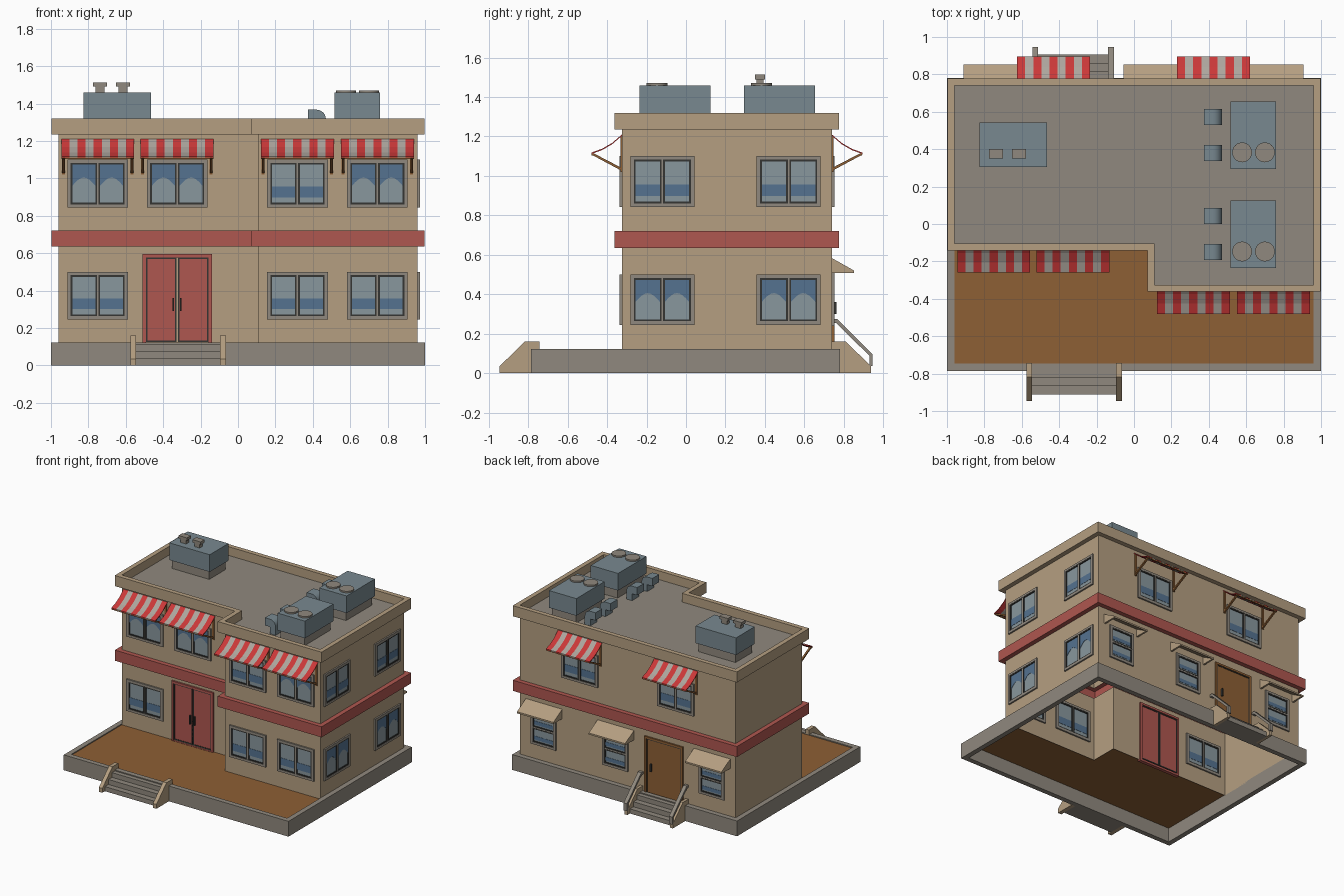
import bpy, bmesh, math
from mathutils import Matrix, Vector

if "Cube" in bpy.data.objects:
    bpy.data.objects.remove(bpy.data.objects["Cube"])

# ---- colours ----
COLS = [("wall tan", (0.46, 0.345, 0.22)), ("stone grey", (0.28, 0.25, 0.21)),
        ("trim red", (0.43, 0.095, 0.08)), ("earth brown", (0.27, 0.115, 0.035)),
        ("awning red", (0.6, 0.04, 0.04)), ("awning white", (0.42, 0.38, 0.34)),
        ("metal blue grey", (0.19, 0.25, 0.28)), ("glass blue", (0.09, 0.17, 0.28)),
        ("glass pale", (0.25, 0.31, 0.34)), ("dark trim", (0.035, 0.035, 0.032))]
TAN, STONE, RED, BROWN, ARED, AWHITE, METAL, BLUE, PALE, DARK = range(10)
MATS = []
for n, c in COLS:
    m = bpy.data.materials.new(n)
    m.diffuse_color = (*c, 1)
    m.use_nodes = True
    m.node_tree.nodes["Principled BSDF"].inputs["Base Color"].default_value = m.diffuse_color
    MATS.append(m)


# ---- helpers ----
def finish(name, bm, M=Matrix(), fix=True, smooth=False):
    if fix:
        bmesh.ops.recalc_face_normals(bm, faces=bm.faces)
    bm.transform(M)
    me = bpy.data.meshes.new(name)
    used = sorted({f.material_index for f in bm.faces})
    for f in bm.faces:
        f.material_index = used.index(f.material_index)
    bm.to_mesh(me)
    bm.free()
    for i in used:
        me.materials.append(MATS[i])
    ob = bpy.data.objects.new(name, me)
    bpy.context.collection.objects.link(ob)
    if smooth:
        bpy.context.view_layer.objects.active = ob
        ob.select_set(True)
        bpy.ops.object.shade_smooth_by_angle(angle=math.radians(35))
        ob.select_set(False)


def prism(bm, pts, a0, a1, axis, mat):
    """extrude a 2D outline along x (pts are y,z) or y (pts are x,z)"""
    def put(a, p):
        return (a, p[0], p[1]) if axis == 'x' else (p[0], a, p[1])
    A = [bm.verts.new(put(a0, p)) for p in pts]
    B = [bm.verts.new(put(a1, p)) for p in pts]
    n = len(pts)
    fs = [bm.faces.new(A), bm.faces.new(B[::-1])]
    fs += [bm.faces.new((A[i], B[i], B[(i + 1) % n], A[(i + 1) % n])) for i in range(n)]
    for f in fs:
        f.material_index = mat


def box(bm, x0, x1, y0, y1, z0, z1, mat):
    prism(bm, [(y0, z0), (y1, z0), (y1, z1), (y0, z1)], x0, x1, 'x', mat)


def border(bm, x0, x1, z0, z1, t, d, mat):
    box(bm, x0, x0 + t, -d, d, z0, z1, mat)
    box(bm, x1 - t, x1, -d, d, z0, z1, mat)
    box(bm, x0 + t, x1 - t, -d, d, z0, z0 + t, mat)
    box(bm, x0 + t, x1 - t, -d, d, z1 - t, z1, mat)


def sweep(name, outline, profile, rule):
    """run an (offset, z) profile round a right-angled outline"""
    bm = bmesh.new()
    n = len(outline)
    nor = []
    for i in range(n):
        d = (Vector(outline[(i + 1) % n]) - Vector(outline[i])).normalized()
        nor.append(Vector((d.y, -d.x)))
    rings = [[bm.verts.new((*(Vector(outline[i]) + (nor[i] + nor[i - 1]) * o), z))
              for i in range(n)] for o, z in profile]
    for r, s in zip(rings, rings[1:]):
        for i in range(n):
            j = (i + 1) % n
            f = bm.faces.new((r[i], r[j], s[j], s[i]))
            f.material_index = rule(f.calc_center_median().z)
    finish(name, bm, fix=False)


def sheet(name, outline, z, mat):
    bm = bmesh.new()
    bm.faces.new([bm.verts.new((x, y, z)) for x, y in outline]).material_index = mat
    finish(name, bm, fix=False)


# wall positions: local x along the wall, local -y outwards
def front_l(x): return Matrix.Translation((x, -0.105, 0))
def front_r(x): return Matrix.Translation((x, -0.325, 0))
def right(y): return Matrix.Translation((0.96, y, 0)) @ Matrix.Rotation(math.pi / 2, 4, 'Z')
def back(x): return Matrix.Translation((x, 0.74, 0)) @ Matrix.Rotation(math.pi, 4, 'Z')


# ---- house shell, roof, base and terrace ----
house = [(-0.96, -0.105), (0.11, -0.105), (0.11, -0.325), (0.96, -0.325), (0.96, 0.74), (-0.96, 0.74)]
sweep("house_walls", house,
      [(0, 0.11), (0, 0.635), (0.037, 0.635), (0.037, 0.72), (0, 0.72), (0, 1.235),
       (0.037, 1.235), (0.037, 1.32), (0, 1.32), (0, 1.25)],
      lambda z: RED if 0.63 < z < 0.725 else TAN)
sheet("roof", house, 1.25, STONE)
sweep("base_rim", [(-0.96, -0.747), (0.96, -0.747), (0.96, 0.74), (-0.96, 0.74)],
      [(0, 0), (0.04, 0), (0.04, 0.123), (0, 0.123), (0, 0)], lambda z: STONE)
sheet("terrace_floor", [(-0.96, -0.747), (0.96, -0.747), (0.96, -0.325), (0.11, -0.325),
                        (0.11, -0.105), (-0.96, -0.105)], 0.115, BROWN)


# ---- windows ----
def window(M, z0, z1, w, cols, rows, wavy):
    bm = bmesh.new()
    border(bm, -w / 2, w / 2, z0, z1, 0.018, 0.012, STONE)
    x0, za, g = -w / 2 + 0.018, z0 + 0.018, 0.008
    pw = (w - 0.036 - g * (cols - 1)) / cols
    ph = (z1 - z0 - 0.036 - g * (rows - 1)) / rows
    if cols == 2:
        box(bm, -g / 2, g / 2, -0.009, 0.009, za, za + ph, STONE)
    if rows == 2:
        box(bm, x0, x0 + pw, -0.009, 0.009, za + ph, za + ph + g, STONE)
    for c in range(cols):
        for r in range(rows):
            a, b = x0 + c * (pw + g), za + r * (ph + g)
            border(bm, a, a + pw, b, b + ph, 0.009, 0.01, DARK)
            box(bm, a + .009, a + pw - .009, -0.004, 0.004, b + .009, b + ph - .009, PALE)
            l, rt = a + 0.009, a + pw - 0.009
            if wavy:    # blue upper part above a curved edge
                pts = [(rt, b + ph - .009), (l, b + ph - .009)]
                pts += [(l + (rt - l) * k / 8, b + ph * (0.45 + 0.2 * math.sin(math.pi * k / 8)))
                        for k in range(9)]
                prism(bm, pts, -0.006, 0.006, 'y', BLUE)
            else:       # blue strip low down
                box(bm, l, rt, -0.006, 0.006, b + ph * 0.17, b + ph * 0.43, BLUE)
    finish("window", bm, M)


LOW, HIGH = (0.245, 0.5), (0.843, 1.1)
for M, zs, wavy in [(front_l(-0.75), LOW, 0), (front_r(0.318), LOW, 0), (front_r(0.745), LOW, 0),
                    (front_l(-0.75), HIGH, 1), (front_l(-0.325), HIGH, 1),
                    (front_r(0.318), HIGH, 0), (front_r(0.745), HIGH, 1),
                    (right(-0.12), LOW, 1), (right(0.52), LOW, 1),
                    (right(-0.12), HIGH, 0), (right(0.52), HIGH, 0),
                    (back(-0.43), HIGH, 0), (back(0.425), HIGH, 0)]:
    window(M, *zs, 0.325, 2, 1, wavy)


# ---- striped awnings ----
def awning(M):
    bm = bmesh.new()
    w, n = 0.39, 9
    top = [(0, 1.21), (-0.05, 1.167), (-0.10, 1.138), (-0.155, 1.118)]
    prof = top + [(y, z - 0.007) for y, z in top[::-1]]
    for i in range(n):
        prism(bm, prof, -w / 2 + w * i / n, -w / 2 + w * (i + 1) / n, 'x', AWHITE if i % 2 else ARED)
    for s in (-1, 1):   # struts and wall plates
        x = s * (w / 2 - 0.012)
        prism(bm, [(0, 1.025), (0, 1.04), (-0.15, 1.118), (-0.155, 1.108)], x - 0.007, x + 0.007, 'x', BROWN)
        box(bm, x - 0.008, x + 0.008, -0.008, 0, 1.02, 1.2, BROWN)
    box(bm, -w / 2, w / 2, -0.153, -0.143, 1.104, 1.112, BROWN)
    finish("striped_awning", bm, M)


for M in (front_l(-0.75), front_l(-0.327), front_r(0.317), front_r(0.745), back(-0.43), back(0.425)):
    awning(M)

# ---- small back windows with hoods ----
for x in (-0.75, 0.107, 0.745):
    window(back(x), 0.24, 0.51, 0.225, 1, 2, 0)
    bm = bmesh.new()
    prism(bm, [(0, 0.583), (-0.112, 0.52), (-0.112, 0.507), (0, 0.57)], -0.162, 0.162, 'x', TAN)
    for s in (-0.162, 0.147):
        prism(bm, [(0, 0.57), (-0.112, 0.507), (0, 0.507)], s, s + 0.015, 'x', TAN)
    finish("window_hood", bm, back(x))

# ---- doors ----
bm = bmesh.new()
border(bm, -0.185, 0.185, 0.1, 0.595, 0.017, 0.014, RED)
for s in (-1, 1):
    a, b = sorted((s * 0.003, s * 0.168))
    box(bm, a, b, -0.005, 0.005, 0.125, 0.578, RED)
    border(bm, a, b, 0.125, 0.578, 0.008, 0.008, DARK)
    box(bm, s * 0.02 - 0.004, s * 0.02 + 0.004, -0.02, -0.004, 0.29, 0.36, DARK)
finish("front_double_door", bm, front_l(-0.325))

bm = bmesh.new()
border(bm, -0.17, 0.17, 0.1, 0.57, 0.016, 0.012, BROWN)
border(bm, -0.154, 0.154, 0.116, 0.554, 0.007, 0.008, DARK)
box(bm, -0.15, 0.15, -0.005, 0.005, 0.12, 0.55, BROWN)
box(bm, -0.115, -0.105, -0.022, -0.004, 0.3, 0.36, DARK)
finish("back_door", bm, back(-0.325))


# ---- steps and side walls; local y = 0 at the rim ----
def steps(name, M, half, cheek):
    bm = bmesh.new()
    for y, z0, z1 in ((-0.125, 0, 0.037), (-0.08, 0.037, 0.077), (-0.035, 0.077, 0.115)):
        box(bm, -half, half, y, 0.0, z0, z1, STONE)
    finish(name + "_steps", bm, M)
    bm = bmesh.new()
    for s in (-1, 1):
        prism(bm, [(0.045, 0.123), (0.045, 0.16), (-0.03, 0.16), (-0.158, 0.035), (-0.158, 0), (0, 0), (0, 0.123)],
              s * half, s * (half + cheek), 'x', TAN)
    finish(name + "_step_side_walls", bm, M)


steps("front", Matrix.Translation((-0.32, -0.787, 0)), 0.225, 0.031)
MB = Matrix.Translation((-0.325, 0.78, 0)) @ Matrix.Rotation(math.pi, 4, 'Z')
steps("back", MB, 0.19, 0.024)
bm = bmesh.new()
for s in (-1, 1):
    prism(bm, [(0.04, 0.275), (0.015, 0.275), (-0.167, 0.095), (-0.167, 0.035), (-0.15, 0.035),
               (-0.15, 0.088), (0.02, 0.255), (0.04, 0.255)], s * 0.187, s * 0.217, 'x', STONE)
finish("back_handrails", bm, MB)


# ---- rooftop units ----
def unit(name, x0, x1, y0, y1):
    bm = bmesh.new()
    box(bm, x0, x1, y0, y1, 1.32, 1.458, METAL)
    box(bm, x0 + .015, x1 - .015, y0 + .015, y1 - .015, 1.25, 1.32, STONE)
    finish(name, bm)


unit("roof_cabinet", -0.825, -0.465, 0.305, 0.542)
for x in (-0.737, -0.615):
    bm = bmesh.new()
    box(bm, x - 0.024, x + 0.024, 0.357, 0.393, 1.458, 1.49, STONE)
    box(bm, x - 0.037, x + 0.037, 0.35, 0.4, 1.49, 1.513, STONE)
    finish("cabinet_vent", bm)

for y in (-0.055, 0.475):
    unit("cooling_unit", 0.517, 0.76, y - 0.18, y + 0.18)
    for x in (0.578, 0.7):
        bm = bmesh.new()
        bmesh.ops.create_cone(bm, cap_ends=True, segments=24, radius1=0.053, radius2=0.053, depth=0.012,
                              matrix=Matrix.Translation((x, y - 0.092, 1.464)))
        for f in bm.faces:
            f.material_index = STONE
        finish("fan_cover", bm, smooth=True)
    for yd in (y - 0.095, y + 0.098):   # elbow ducts
        bm = bmesh.new()
        arc = [(0.42 + 0.05 * math.sin(a), 1.317 + 0.05 * math.cos(a))
               for a in [math.pi / 2 * k / 6 for k in range(7)]]
        prism(bm, [(0.375, 1.367)] + arc + [(0.47, 1.25), (0.42, 1.25), (0.42, 1.305), (0.375, 1.305)],
              yd - 0.043, yd + 0.043, 'y', METAL)
        finish("elbow_duct", bm, smooth=True)
